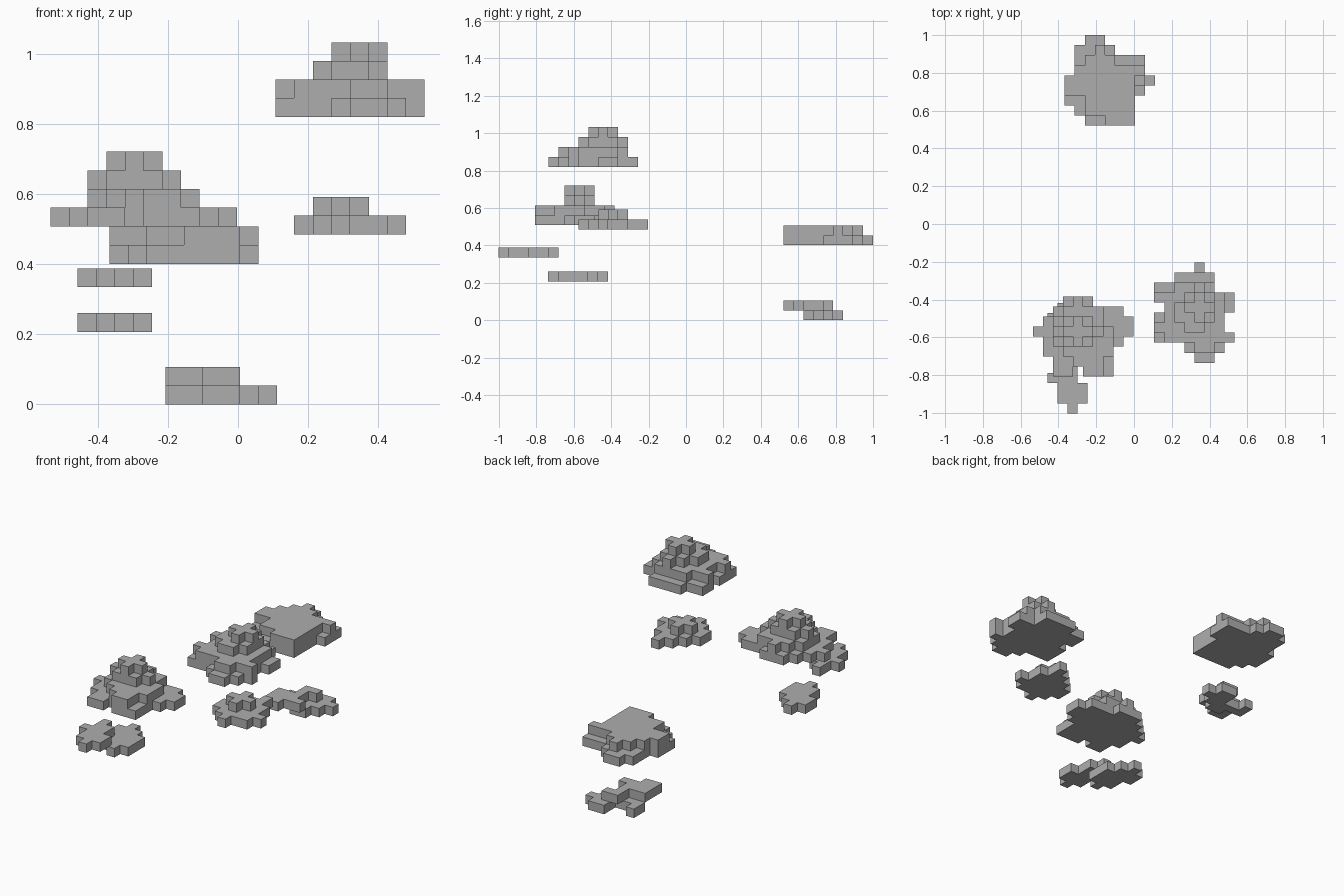
import bpy
import bmesh
from mathutils import Vector

old = bpy.data.objects.get("Cube")
if old:
    bpy.data.objects.remove(old, do_unlink=True)

U = 0.0532  # edge of one block

grey = bpy.data.materials.new("cloud_grey")
grey.use_nodes = True
tone = (0.42, 0.42, 0.42, 1)
grey.diffuse_color = tone
grey.node_tree.nodes["Principled BSDF"].inputs["Base Color"].default_value = tone

SIDES = [Vector(d) for d in ((1, 0, 0), (-1, 0, 0), (0, 1, 0), (0, -1, 0), (0, 0, 1), (0, 0, -1))]


def island(name, x, y, z, *layers):
    """Stack layer maps upward; each map runs from back row to front row."""
    cells = {(c, -r, k)
             for k, layer in enumerate(layers)
             for r, row in enumerate(layer.split())
             for c, mark in enumerate(row) if mark == "#"}
    bm = bmesh.new()
    for cell in cells:
        mid = Vector(cell) + Vector((0.5, -0.5, 0.5))
        for n in SIDES:
            # only the outer faces of the stack are made
            if tuple(int(v) for v in Vector(cell) + n) in cells:
                continue
            a = Vector((n.y, n.z, n.x))
            b = n.cross(a)
            ring = [mid + (n + a * s + b * t) / 2 for s, t in ((-1, -1), (1, -1), (1, 1), (-1, 1))]
            bm.faces.new([bm.verts.new(p * U + Vector((x, y, z))) for p in ring])
    bmesh.ops.remove_doubles(bm, verts=bm.verts, dist=U / 50)
    bmesh.ops.recalc_face_normals(bm, faces=bm.faces)
    mesh = bpy.data.meshes.new(name)
    bm.to_mesh(mesh)
    bm.free()
    mesh.materials.append(grey)
    obj = bpy.data.objects.new(name, mesh)
    bpy.context.collection.objects.link(obj)


# Rear flat cloud and the wisp under it
island("rear_cloud", -0.367, 1.0, 0.401,
       """..##.....
          .####....
          .#######.
          .#######.
          ########.
          #######..
          #######..
          .######..
          ..#####..""",
       """.........
          ...#.....
          ..###....
          .#######.
          #######..
          #######..
          ..#####..
          ..#####..
          ....###..""")
island("rear_wisp", -0.367, 1.0, 0.0,
       """.........
          .........
          .........
          ......##.
          ...#..###
          ...#####.
          .....##..""",
       """.........
          .........
          .........
          .........
          .....##..
          .....#...
          ...###...
          ...####..
          ...##....""")

# Tall cloud on the +x side and the puff under it
island("high_cloud", 0.107, -0.203, 0.82,
       """........
          ..####..
          ######..
          ########
          .#######
          #######.
          #######.
          ########
          ...####.
          ....##..""",
       """........
          ........
          ..####..
          #######.
          .######.
          .######.
          #######.
          .#######
          ....##..""",
       """........
          ........
          ....#...
          ...###..
          ..####..
          ..####..
          ...##...""",
       """........
          ........
          ........
          ....#...
          ...###..
          ....#...""")
island("high_puff", 0.107, -0.203, 0.485,
       """....#...
          ...##...
          ..####..
          .#####..
          .######.
          ..####..
          ...#....""",
       """........
          ........
          ...#....
          ..###...
          ...#....""")

# Wide cloud on the -x side and two thin wisps under it
island("wide_cloud", -0.535, -0.383, 0.508,
       """...###....
          ..#######.
          .#########
          ##########
          .########.
          .#######..
          ..######..
          ..##.###..""",
       """....#.....
          ...####...
          ..#####...
          ..######..
          ..######..
          ...#####..
          ....###...
          .....##...""",
       """..........
          ..........
          ...###....
          ..#####...
          ...###....""",
       """..........
          ..........
          ....#.....
          ...###....
          ....#.....""")
island("front_wisp", -0.458, -0.683, 0.335,
       """.#..
          .##.
          ###.
          .###
          .###
          ..#.""")
island("low_wisp", -0.458, -0.418, 0.207,
       """.#..
          ###.
          ####
          .###
          .###
          ..#.""")
